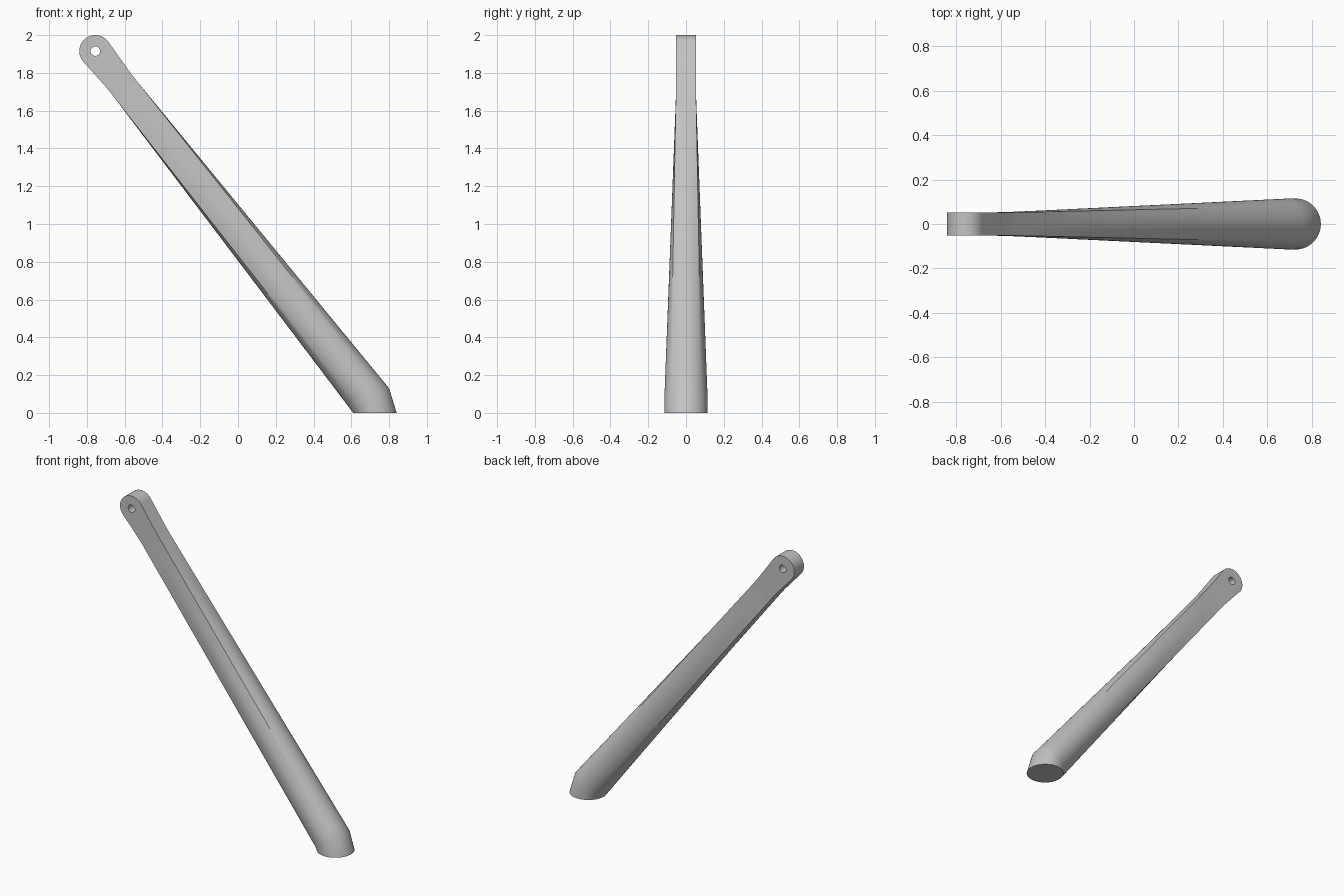
import bpy, bmesh
from math import pi, cos, sin, acos, atan2, radians
from mathutils import Vector

cube = bpy.data.objects.get("Cube")
if cube:
    bpy.data.objects.remove(cube, do_unlink=True)

GREY = (0.55, 0.55, 0.55, 1)
metal = bpy.data.materials.new("plain grey")
metal.use_nodes = True
metal.diffuse_color = GREY
metal.node_tree.nodes["Principled BSDF"].inputs["Base Color"].default_value = GREY

HALF = 0.052             # half thickness of the flat end
SEGS, RINGS = 64, 32
Y = Vector((0, 1, 0))


def pt(x, z):
    return Vector((x, 0, z))


def finish(name, bm, angle):
    bmesh.ops.remove_doubles(bm, verts=bm.verts, dist=0.0001)
    bmesh.ops.recalc_face_normals(bm, faces=bm.faces)
    mesh = bpy.data.meshes.new(name)
    bm.to_mesh(mesh)
    bm.free()
    mesh.materials.append(metal)
    ob = bpy.data.objects.new(name, mesh)
    bpy.context.collection.objects.link(ob)
    bpy.ops.object.select_all(action='DESELECT')
    ob.select_set(True)
    bpy.context.view_layer.objects.active = ob
    bpy.ops.object.shade_smooth_by_angle(angle=radians(angle))


def section(a, b, half, square):
    """Ring spanning a to b in the xz plane: a rectangle or an ellipse."""
    mid, u = (a + b) / 2, (b - a) / 2
    ring = []
    for i in range(SEGS):
        t = 2 * pi * i / SEGS
        c, s = cos(t), sin(t)
        k = max(abs(c), abs(s)) if square else 1
        ring.append(mid + u * (c / k) + Y * (half * s / k))
    return ring


# Strut: rectangle blending into a round end, then a foot cut level
low_a, high_a = pt(-0.65, 1.663), pt(-0.53, 1.75)
low_b, high_b = pt(0.61, 0), pt(0.80, 0.13)
neck = section(low_a, high_a, HALF, True)
ankle = section(low_b, high_b, 0.115, False)
sole = section(low_b, pt(0.84, 0), 0.115, False)
rings = [[p.lerp(q, i / RINGS) for p, q in zip(neck, ankle)] for i in range(RINGS + 1)]
rings.append(sole)
bm = bmesh.new()
rows = [[bm.verts.new(p) for p in ring] for ring in rings]
for r0, r1 in zip(rows, rows[1:]):
    for i in range(SEGS):
        j = (i + 1) % SEGS
        bm.faces.new((r0[i], r0[j], r1[j], r1[i]))
bm.faces.new(rows[-1])
finish("tapered_strut", bm, 35)

# Eye end: round lug with softly bent sides and a pin hole
eye, R = pt(-0.755, 1.915), 0.085


def tangent_angle(p, side):
    d = p - eye
    return atan2(d.z, d.x) + side * acos(R / d.length)


def bend(a, corner, b, n=8):
    """Soft bend near the corner, ending on b."""
    a = corner.lerp(a, 0.35)
    return [a.lerp(corner, i / n).lerp(corner.lerp(b, i / n), i / n) for i in range(n + 1)]


low_c, high_c = pt(-0.685, 1.71), pt(-0.565, 1.793)
t0 = tangent_angle(high_c, 1)
t1 = tangent_angle(low_c, -1) % (2 * pi)
arc = [eye + R * pt(cos(t), sin(t)) for t in (t0 + (t1 - t0) * i / 40 for i in range(41))]
outline = arc + bend(arc[-1], low_c, low_a) + bend(arc[0], high_c, high_a)[::-1]
hole = [eye + 0.025 * pt(cos(2 * pi * i / 32), sin(2 * pi * i / 32)) for i in range(32)]
bm = bmesh.new()
edges = []
for loop in (outline, hole):
    vs = [bm.verts.new(p - Y * HALF) for p in loop]
    edges += [bm.edges.new((vs[i - 1], vs[i])) for i in range(len(vs))]
bmesh.ops.triangle_fill(bm, edges=edges, use_beauty=True)
ext = bmesh.ops.extrude_face_region(bm, geom=bm.faces[:], use_keep_orig=True)
bmesh.ops.translate(bm, vec=Y * HALF * 2,
                    verts=[v for v in ext["geom"] if isinstance(v, bmesh.types.BMVert)])
finish("eye_lug", bm, 35)
